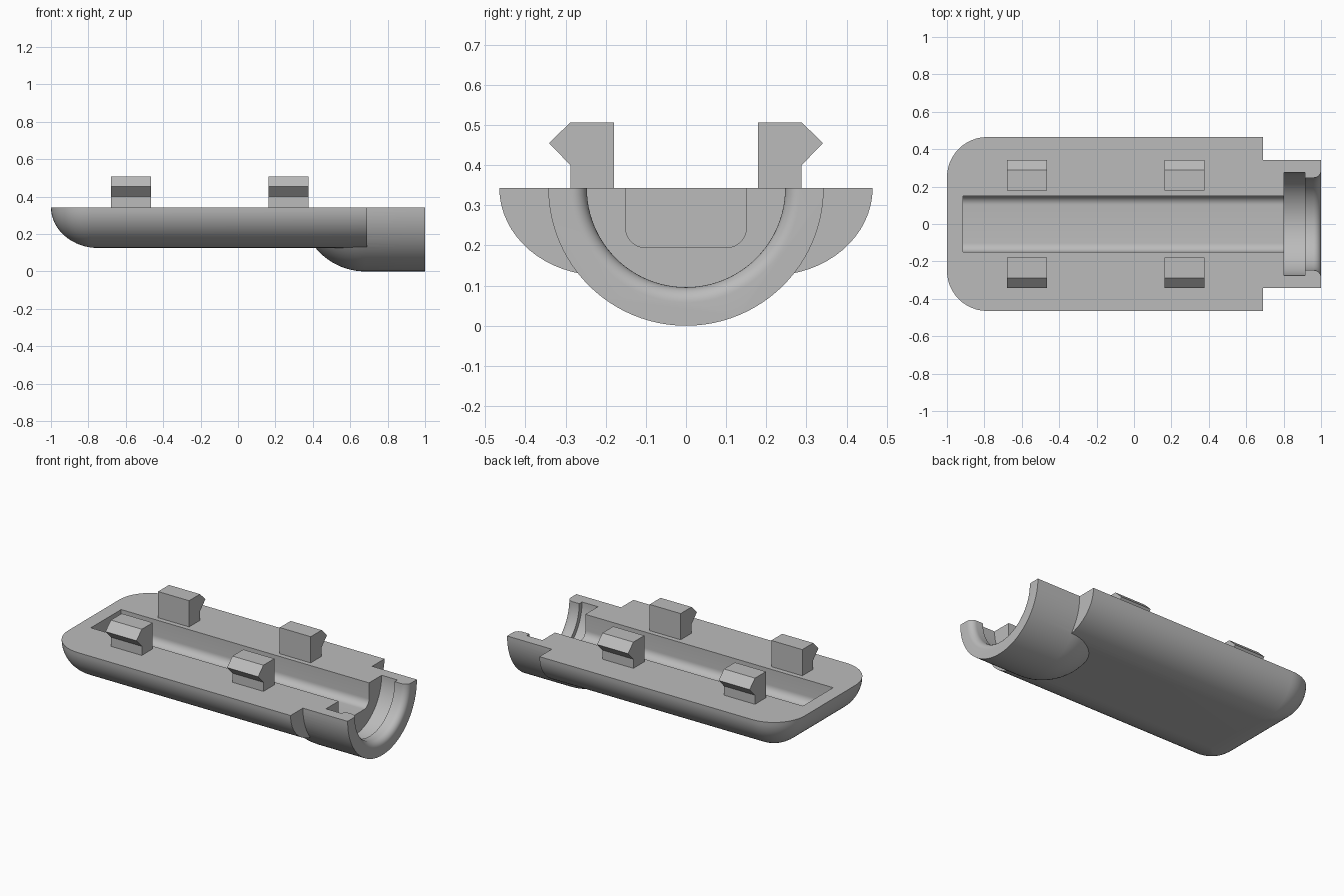
import bpy
import bmesh
from math import sin, cos, pi, radians

cube = bpy.data.objects.get("Cube")
if cube:
    bpy.data.objects.remove(cube, do_unlink=True)

TOP = 0.343          # height of the flat mating face, also the neck axis
END = 0.69           # where the wide shell stops and the neck goes on

grey = bpy.data.materials.new("plain grey")
grey.use_nodes = True
colour = (0.5, 0.5, 0.5, 1)
grey.diffuse_color = colour
grey.node_tree.nodes["Principled BSDF"].inputs["Base Color"].default_value = colour


def loft(name, rings):
    """Skin a stack of closed rings and cap both ends."""
    bm = bmesh.new()
    rows = [[bm.verts.new(p) for p in ring] for ring in rings]
    n = len(rows[0])
    for a, b in zip(rows, rows[1:]):
        for i in range(n):
            j = (i + 1) % n
            bm.faces.new((a[i], a[j], b[j], b[i]))
    bm.faces.new(rows[0])
    bm.faces.new(rows[-1])
    bmesh.ops.recalc_face_normals(bm, faces=bm.faces)
    mesh = bpy.data.meshes.new(name)
    bm.to_mesh(mesh)
    bm.free()
    mesh.materials.append(grey)
    obj = bpy.data.objects.new(name, mesh)
    bpy.context.collection.objects.link(obj)
    return obj


def prism(name, profile, x0, x1):
    return loft(name, [[(x, y, z) for y, z in profile] for x in (x0, x1)])


def lathe(name, profile, segments=96):
    turns = [2 * pi * i / segments for i in range(segments)]
    return loft(name, [[(x, r * cos(t), TOP + r * sin(t)) for t in turns]
                       for x, r in profile])


def combine(target, other, operation):
    mod = target.modifiers.new(operation, 'BOOLEAN')
    mod.operation = operation
    mod.solver = 'EXACT'
    mod.object = other
    bpy.context.view_layer.objects.active = target
    bpy.ops.object.modifier_apply(modifier=mod.name)
    bpy.data.objects.remove(other, do_unlink=True)


def shell_ring(inset, z, steps=12):
    """Plan outline: square at the neck end, rounded corners at the far end."""
    w, left, r = 0.465 - inset, -1 + inset, max(0.215 - inset, 0.004)
    arc = [pi / 2 * i / steps for i in range(steps + 1)]
    half = [(left + r - r * sin(a), w - r + r * cos(a), z) for a in arc]
    return ([(END, w, z)] + half
            + [(x, -y, z) for x, y, z in reversed(half)] + [(END, -w, z)])


# Shell with a rounded underside
angles = [pi / 2 * i / 16 for i in range(17)]
shell = loft("shell", [shell_ring(0, TOP + 0.1)]
             + [shell_ring(0.255 * (1 - cos(a)), TOP - 0.218 * sin(a)) for a in angles])

# Round neck with a domed inner end
R = TOP
dome = [(0.68 - R * cos(a), R * sin(a)) for a in [pi / 2 * i / 20 for i in range(21)]]
dome[0] = (dome[0][0], 0.003)
combine(shell, lathe("neck", dome + [(1, R)]), 'UNION')

# Long channel with rounded floor edges
f = 0.048
fillet = [(0.15 - f + f * cos(a), 0.195 + f - f * sin(a)) for a in angles[::2]]
side = [(0.15, TOP + 0.3)] + fillet
channel = side + [(-y, z) for y, z in reversed(side)]
combine(shell, prism("channel_cutter", channel, -0.915, 0.85), 'DIFFERENCE')

# Mouth bore: wide groove, then a narrower lip that flares outwards
flare = [(0.96 + 0.04 * sin(a), 0.247 + 0.038 * (1 - cos(a))) for a in angles[::2]]
bore = [(0.803, 0.275), (0.913, 0.275), (0.913, 0.247)] + flare + [(1.1, 0.285)]
combine(shell, lathe("bore_cutter", bore), 'DIFFERENCE')

# Trim everything to the flat mating face
slab = [(-1, TOP), (1, TOP), (1, 1.5), (-1, 1.5)]
combine(shell, prism("slab_cutter", slab, -2, 2), 'DIFFERENCE')

# Four snap clips with outward hooks
hook = [(0.18, TOP - 0.02), (0.18, 0.507), (0.288, 0.507),
        (0.341, 0.455), (0.288, 0.4), (0.288, TOP - 0.02)]
for end, x in (("rear", -0.68), ("neck", 0.163)):
    for name, s in (("back", 1), ("front", -1)):
        prism(f"{end}_{name}_clip", [(s * y, z) for y, z in hook], x, x + 0.215)

# Smooth curves, crisp edges
bpy.ops.object.select_all(action='DESELECT')
shell.select_set(True)
bpy.context.view_layer.objects.active = shell
bpy.ops.object.shade_smooth_by_angle(angle=radians(30))
